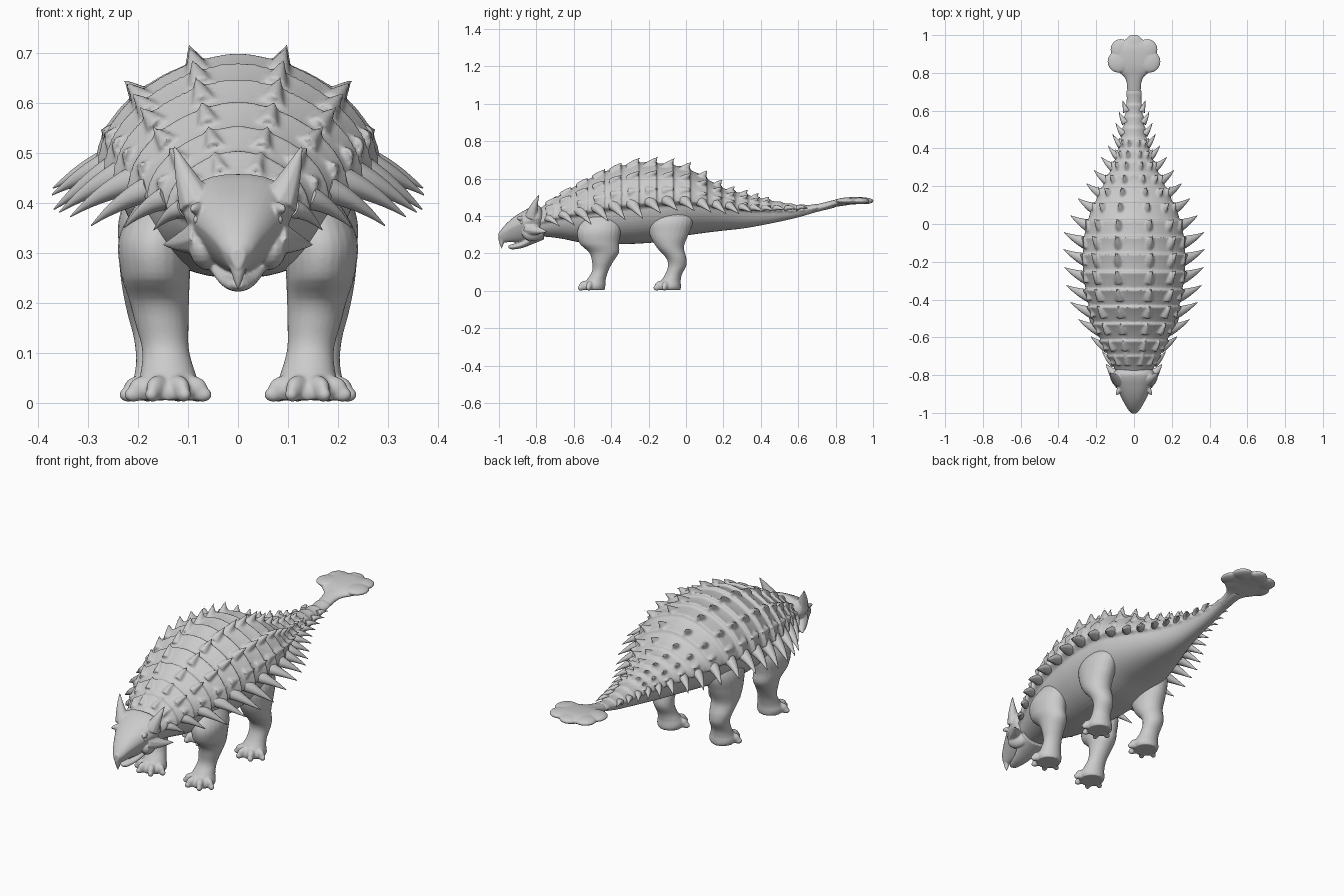
import bpy, bmesh, math
from mathutils import Vector, Matrix

if "Cube" in bpy.data.objects:
    bpy.data.objects.remove(bpy.data.objects["Cube"])

def spline(tab, s):
    """Smooth lookup of a table whose first column is the parameter."""
    s = min(max(s, tab[0][0]), tab[-1][0])
    i = max(k for k in range(len(tab) - 1) if tab[k][0] <= s)
    a, b = tab[i], tab[i + 1]
    p, n = tab[max(i - 1, 0)], tab[min(i + 2, len(tab) - 1)]
    h = b[0] - a[0]
    t = (s - a[0]) / h
    out = []
    for c in range(1, len(a)):
        m0 = (b[c] - p[c]) / (b[0] - p[0]) * h
        m1 = (n[c] - a[c]) / (n[0] - a[0]) * h
        out.append((2*t**3 - 3*t*t + 1) * a[c] + (t**3 - 2*t*t + t) * m0
                   + (3*t*t - 2*t**3) * b[c] + (t**3 - t*t) * m1)
    return out

def loft(bm, rings):
    vs = [[bm.verts.new(p) for p in r] for r in rings]
    n = len(vs[0])
    for a, b in zip(vs, vs[1:]):
        for i in range(n):
            bm.faces.new((a[i], a[(i + 1) % n], b[(i + 1) % n], b[i]))
    bm.faces.new(vs[0])
    bm.faces.new(vs[-1][::-1])

def oval(cx, y, cz, rx, rz, n=28):
    return [(cx + rx * math.cos(k * math.tau / n), y, cz + rz * math.sin(k * math.tau / n)) for k in range(n)]

def spike(bm, base, tip, along, across, lift=0.0, power=.85):
    """Keeled, curved horn; 'along' is the base radius in the y direction."""
    base, tip = Vector(base), Vector(tip)
    mid = (base + tip) / 2 + Vector((0, -0.015, lift))
    d = (tip - base).normalized()
    u = (Vector((0, 1, 0)) - d * d.y).normalized()
    v = d.cross(u)
    rings = []
    for k in range(8):
        t = k / 7
        c = base * (1 - t)**2 + mid * 2 * t * (1 - t) + tip * t * t
        f = max((1 - t)**power, 0.04)
        rings.append([c + u * along * f * math.cos(q * math.tau / 10)
                      + v * across * f * math.sin(q * math.tau / 10) for q in range(10)])
    loft(bm, rings)

def blob(bm, loc, size, rot=0.0):
    m = Matrix.Translation(loc) @ Matrix.Rotation(rot, 4, 'Z') @ Matrix.Diagonal((*size, 1))
    bmesh.ops.create_uvsphere(bm, u_segments=16, v_segments=10, radius=1, matrix=m)

def both(p):
    return p, (-p[0], p[1], p[2])

def finish(name, bm, mirror=False, voxel=0, smooth=1):
    """Make the object; 'voxel' fuses overlapping shapes into one sculpted skin."""
    bmesh.ops.recalc_face_normals(bm, faces=bm.faces)
    me = bpy.data.meshes.new(name)
    bm.to_mesh(me)
    bm.free()
    ob = bpy.data.objects.new(name, me)
    bpy.context.collection.objects.link(ob)
    bpy.ops.object.select_all(action='DESELECT')
    ob.select_set(True)
    bpy.context.view_layer.objects.active = ob
    bpy.ops.object.shade_smooth_by_angle(angle=math.radians(50))
    if voxel:
        r = ob.modifiers.new("Fuse", 'REMESH')
        r.mode, r.voxel_size, r.use_smooth_shade = 'VOXEL', voxel, True
        s = ob.modifiers.new("Soften", 'SMOOTH')
        s.factor, s.iterations = .5, smooth
    if mirror:
        ob.modifiers.new("Mirror", 'MIRROR').use_mirror_merge = False

# Body and tail stations: y, half width, top z, flank line z, bottom z
BODY = [(-.83, .075, .41, .36, .29), (-.76, .105, .455, .37, .29), (-.67, .15, .515, .395, .28),
        (-.57, .195, .57, .415, .26), (-.45, .235, .63, .44, .25), (-.35, .255, .665, .455, .25),
        (-.25, .268, .685, .465, .253), (-.12, .268, .678, .475, .265), (0, .25, .655, .478, .295),
        (.1, .212, .605, .465, .31), (.2, .165, .548, .45, .322), (.3, .117, .52, .437, .333),
        (.4, .08, .494, .43, .35), (.5, .058, .473, .428, .37), (.6, .044, .459, .428, .393),
        (.7, .036, .46, .441, .422), (.8, .032, .475, .46, .446)]
BANDS = [-.78, -.70, -.62, -.53, -.44, -.35, -.255, -.16, -.07, .02, .11, .19, .26, .33, .39, .45, .51, .57, .63, .69]

def surface(y, th, grow=0.0):
    w, top, mid, bot = spline(BODY, y)
    c, s = math.cos(th), math.sin(th)
    if s >= -1e-6:
        return Vector(((w + grow) * math.copysign(abs(c)**1.2, c), y, mid + (top - mid + grow) * s))
    return Vector((w * 0.9 * math.copysign(abs(c)**0.85, c), y, mid + (mid - bot) * s))

# Body: overlapping armour bands on the upper half, plain belly below
bm = bmesh.new()
rings = []
stations = [(-.83, 0), (-.805, 0)]
for a, b in zip(BANDS, BANDS[1:]):
    stations += [(a + (b - a) * t, t) for t in (0.06, .3, .55, .75, .9, 1.0)]
stations += [(.72, 0), (.8, 0)]
for y, t in stations:
    amp = (0.004 + 0.05 * spline(BODY, y)[0]) * t**2
    rings.append([surface(y, i * math.tau / 56, amp) for i in range(56)])
loft(bm, rings)
# Rows of broad keeled plates growing out of the bands
for e in BANDS[1:-4]:
    w = spline(BODY, e)[0]
    for deg, k in ((68, 1.0), (40, 1.0), (17, .4)):
        th = math.radians(deg)
        base = surface(e - .03, th, -.018)
        n = Vector((math.cos(th), 0, math.sin(th) + .2)).normalized()
        tip = base + n * (.022 + (.022 + .105 * w) * k)
        tip.y = e + .014
        for p, q in zip(both(base), both(tip)):
            spike(bm, p, q, .02 + .1 * w, .011 + .085 * w, .004, 1.15)
finish("armoured_body", bm, voxel=.0065)

# Flank spikes: y of tip, tip x, tip z
SIDE = [(-.68, .165, .345), (-.60, .225, .35), (-.52, .285, .352), (-.43, .33, .37), (-.34, .355, .38),
        (-.21, .37, .39), (-.12, .372, .42), (-.03, .367, .43), (.09, .315, .425), (.17, .28, .415),
        (.25, .23, .41), (.33, .19, .415), (.40, .145, .42), (.47, .115, .425), (.58, .085, .432), (.66, .058, .44)]
bm = bmesh.new()
for e in BANDS[1:-1]:
    ty = e + .025
    x, z = spline(SIDE, ty)
    w, top, mid, bot = spline(BODY, e - .03)
    r = .016 + .1 * w
    spike(bm, (w * .86, e - .035, mid + .012), (x, ty, z), r, r * .82, .018)
finish("flank_spikes", bm, True)

# Head: wide flat skull roof tapering to a beak: y, half width, top z, bottom z
HEAD = [(-1.0, .014, .308, .268), (-.985, .03, .332, .26), (-.95, .051, .37, .26), (-.91, .072, .402, .26),
        (-.86, .095, .432, .26), (-.81, .112, .455, .265), (-.785, .108, .455, .28), (-.765, .085, .43, .30)]
bm = bmesh.new()
rings = []
for i in range(25):
    y = -1.002 + .237 * i / 24
    w, top, bot = spline(HEAD, y)
    mid, ring = bot + (top - bot) * .62, []
    for k in range(32):
        c, s = math.cos(k * math.tau / 32), math.sin(k * math.tau / 32)
        x = w * math.copysign(abs(c)**.8, c) * (1 if s > 0 else 1 + .34 * s)
        ring.append((x, y, mid + s * ((top - mid) if s > 0 else (mid - bot))))
    rings.append(ring)
loft(bm, rings)
spike(bm, (0, -.972, .30), (0, -.984, .224), .026, .026)
# Lower jaw: y, half width, top z, bottom z
JAW = [(-.95, .01, .243, .23), (-.935, .022, .248, .222), (-.88, .04, .265, .228),
       (-.82, .062, .31, .25), (-.76, .08, .37, .275)]
rings = []
for i in range(14):
    y = -.95 + .19 * i / 13
    w, top, bot = spline(JAW, y)
    rings.append(oval(0, y, (top + bot) / 2, w, (top - bot) / 2))
loft(bm, rings)
# Crown horns, cheek horns, brow ridges and cheeks
for s in (-1, 1):
    spike(bm, (s * .08, -.825, .395), (s * .129, -.785, .516), .038, .04, -.01)
    spike(bm, (s * .06, -.835, .335), (s * .15, -.74, .316), .05, .042, -.006)
    blob(bm, (s * .078, -.875, .388), (.012, .034, .013), s * .45)
    blob(bm, (s * .06, -.82, .31), (.035, .06, .045), s * .3)
finish("head", bm, voxel=.004)
bm = bmesh.new()
blob(bm, (.08, -.876, .366), (.009, .012, .010), .4)
finish("eyes", bm, True)

# Legs: z, x, y, half width, half depth
FRONT = [(0, .14, -.495, .058, .06), (.02, .14, -.495, .066, .064), (.05, .14, -.482, .056, .052),
         (.10, .145, -.459, .047, .043), (.15, .152, -.446, .053, .056), (.20, .158, -.438, .06, .08),
         (.25, .165, -.464, .069, .106), (.33, .165, -.462, .072, .115), (.43, .14, -.43, .04, .07)]
HIND = [(0, .15, -.09, .058, .06), (.02, .15, -.09, .067, .064), (.04, .15, -.085, .06, .056),
        (.08, .155, -.068, .049, .045), (.13, .16, -.047, .05, .049), (.17, .165, -.052, .056, .054),
        (.23, .167, -.085, .066, .074), (.30, .166, -.09, .073, .105), (.38, .158, -.08, .076, .12),
        (.47, .13, -.05, .04, .07)]
for name, tab in (("front_legs", FRONT), ("hind_legs", HIND)):
    bm = bmesh.new()
    rings = []
    for i in range(33):
        z = tab[-1][0] * i / 32
        x, y, rx, ry = spline(tab, z)
        rings.append([(x + rx * math.cos(k * math.tau / 24), y + ry * math.sin(k * math.tau / 24), z + .005)
                      for k in range(24)])
    loft(bm, rings)
    fx, fy = tab[1][1:3]
    for deg in (-70, -25, 25, 70):
        a = math.radians(deg)
        d = Vector((math.sin(a), -math.cos(a), 0))
        blob(bm, Vector((fx, fy, .029)) + d * .042, (.021, .042, .026), a)
        blob(bm, Vector((fx, fy, .016)) + d * .073, (.014, .02, .015), a)
    finish(name, bm, True, .005, 3)

# Tail club: flat core with overlapping lobes: y, half width, centre z, half thickness
CLUB = [(.70, .035, .442, .021), (.76, .042, .458, .02), (.785, .058, .465, .019), (.81, .09, .471, .02),
        (.84, .115, .476, .021), (.88, .118, .481, .02), (.93, .1, .483, .019), (.975, .05, .48, .015)]
bm = bmesh.new()
rings = []
for i in range(30):
    y = .70 + .275 * i / 29
    w, z, h = spline(CLUB, y)
    rings.append(oval(0, y, z, w, h))
loft(bm, rings)
for x, y, r in ((0, .952, .051), (.07, .925, .055), (-.07, .925, .055), (.081, .86, .06), (-.081, .86, .06)):
    blob(bm, (x, y, .481), (r, r, .018))
finish("tail_club", bm, voxel=.004, smooth=3)
